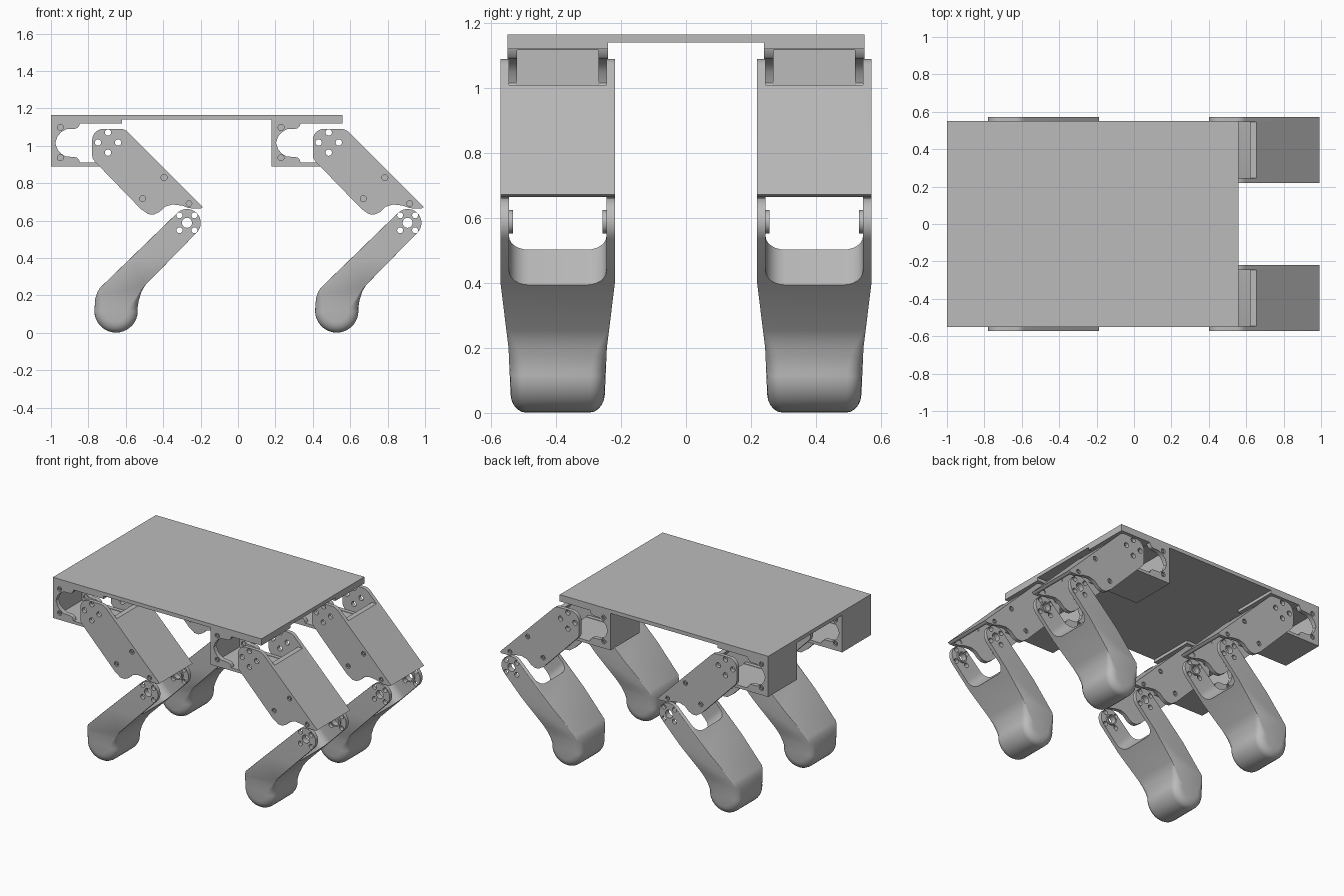
import bpy, bmesh, math
from mathutils import Vector

if "Cube" in bpy.data.objects:
    bpy.data.objects.remove(bpy.data.objects["Cube"], do_unlink=True)

grey = bpy.data.materials.new("plain grey")
grey.use_nodes = True
grey.diffuse_color = (0.5, 0.5, 0.5, 1)
grey.node_tree.nodes["Principled BSDF"].inputs["Base Color"].default_value = (0.5, 0.5, 0.5, 1)


def arc(cx, cz, r, a0, a1, n):
    """Points on an arc, angles in degrees."""
    return [(cx + r * math.cos(math.radians(a0 + (a1 - a0) * i / n)),
             cz + r * math.sin(math.radians(a0 + (a1 - a0) * i / n))) for i in range(n + 1)]


def add_prism(bm, pts, w0, w1, f=lambda u, v, w: (u, w, v)):
    """Extrude a profile from w0 to w1; f maps profile space to model space."""
    a = [bm.verts.new(f(u, v, w0)) for u, v in pts]
    b = [bm.verts.new(f(u, v, w1)) for u, v in pts]
    n = len(pts)
    bm.faces.new(a)
    bm.faces.new(b[::-1])
    for i in range(n):
        bm.faces.new((a[i], b[i], b[(i + 1) % n], a[(i + 1) % n]))


def add_pin(bm, x, z, r, y0, y1, n=20):
    add_prism(bm, arc(x, z, r, 0, 360 - 360 / n, n - 1), y0, y1)


def to_object(bm, name):
    bmesh.ops.recalc_face_normals(bm, faces=bm.faces[:])
    me = bpy.data.meshes.new(name)
    bm.to_mesh(me)
    bm.free()
    ob = bpy.data.objects.new(name, me)
    bpy.context.collection.objects.link(ob)
    return ob


def prism(name, pts, w0, w1, **kw):
    bm = bmesh.new()
    add_prism(bm, pts, w0, w1, **kw)
    return to_object(bm, name)


def pins(name, items, spans):
    """Cylinders along y: items are (x, z, radius), spans are (y0, y1)."""
    bm = bmesh.new()
    for x, z, r in items:
        for y0, y1 in spans:
            add_pin(bm, x, z, r, y0, y1)
    return to_object(bm, name)


def bake(ob, steps):
    """Apply a chain of booleans, drop the helpers, return a finished mesh."""
    for op, helper in steps:
        helper.hide_render = True
        m = ob.modifiers.new(op, 'BOOLEAN')
        m.operation, m.object, m.solver = op, helper, 'EXACT'
    bpy.context.view_layer.update()
    dg = bpy.context.evaluated_depsgraph_get()
    me = bpy.data.meshes.new_from_object(ob.evaluated_get(dg))
    ob.modifiers.clear()
    ob.data = me
    for _, helper in steps:
        bpy.data.objects.remove(helper, do_unlink=True)
    finish(ob)
    me = ob.data
    bpy.data.objects.remove(ob, do_unlink=True)
    return me


def finish(ob):
    ob.data.materials.clear()
    ob.data.materials.append(grey)
    bpy.ops.object.select_all(action='DESELECT')
    ob.select_set(True)
    bpy.context.view_layer.objects.active = ob
    bpy.ops.object.shade_smooth_by_angle(angle=math.radians(32))


# Deck plate
finish(prism("deck_plate", [(-1, 1.14), (0.56, 1.14), (0.56, 1.165), (-1, 1.165)], -0.55, 0.55))

# Hip bracket: C-shaped ears, back wall, top and bottom webs
upper = [(-0.62, 1.14), (-0.62, 1.12), (-0.845, 1.12), (-0.85, 1.105), (-0.86, 1.094), (-0.875, 1.09),
         (-0.92, 1.088), (-0.945, 1.073), (-0.965, 1.05), (-0.977, 1.015)]
lower = [(x, 2.03 - z) for x, z in upper[-2::-1]]
bracket = prism("bracket", [(-1, 1.14)] + upper + lower + [(-1, 0.89)], -0.155, 0.155)
hollow = prism("hollow", [(-0.98, 0.907), (-0.5, 0.907), (-0.5, 1.117), (-0.98, 1.117)], -0.125, 0.125)
bracket_screws = [(-0.95, 1.098, 0.016), (-0.95, 0.936, 0.016)]
bracket_me = bake(bracket, [('DIFFERENCE', hollow),
                            ('DIFFERENCE', pins("holes", bracket_screws, [(-0.2, 0.2)]))])

# Thigh: open channel with a sloping cover, notched at the top
thigh_pts = (arc(-0.72, 1.03, 0.06, 180, 90, 6) + arc(-0.63, 1.03, 0.06, 90, 45, 4)
             + [(-0.187, 0.672), (-0.20, 0.664), (-0.26, 0.666), (-0.30, 0.680), (-0.35, 0.686),
                (-0.39, 0.674), (-0.42, 0.646), (-0.45, 0.632), (-0.48, 0.634), (-0.52, 0.662),
                (-0.765, 0.915), (-0.777, 0.932), (-0.78, 0.95)])
thigh = prism("thigh", thigh_pts, -0.176, 0.176)
channel = prism("channel", [(-0.9, 0.4), (0.05, 0.4), (-0.56, 1.01), (-0.4, 1.01), (-0.4, 1.2), (-0.9, 1.2)],
                -0.15, 0.15)
hip_holes = [(-0.695 + dx, 1.017 + dz, 0.017) for dx, dz in ((0, 0.054), (0, -0.054), (0.054, 0), (-0.054, 0))]
thigh_screws = [(-0.395, 0.83, 0.016), (-0.51, 0.717, 0.016), (-0.262, 0.691, 0.015)]
thigh_me = bake(thigh, [('DIFFERENCE', channel),
                        ('DIFFERENCE', pins("holes", hip_holes + thigh_screws, [(-0.3, 0.3)]))])

# Screws: recessed discs with a small raised head, on both sides
bm = bmesh.new()
for items, y in ((bracket_screws, 0.155), (thigh_screws, 0.176)):
    for x, z, r in items:
        for s in (-1, 1):
            add_pin(bm, x, z, r, s * (y - 0.02), s * (y - 0.01))
            add_pin(bm, x, z, 0.008, s * (y - 0.01), s * (y - 0.002), 12)
screws_me = bake(to_object(bm, "screws"), [])

# Shin: tapered solid with a rounded foot; g is how strongly the rim is rounded
KX, KZ, FX, FZ, W, R = -0.273, 0.588, -0.652, 0.117, 0.176, 0.055
shin_pts = ([(x, z, 0) for x, z in arc(KX, KZ, 0.074, 135, -45, 14)]
            + [(-0.495, 0.255, 0.1), (-0.515, 0.222, 0.4), (-0.53, 0.175, 0.8)]
            + [(x, z, 1) for x, z in arc(FX, FZ, 0.116, 8, -188, 20)]
            + [(-0.763, 0.185, 0.8), (-0.752, 0.218, 0.4), (-0.738, 0.24, 0.1)])
bm = bmesh.new()
layers = []
for side, angles in ((-1, range(90, -1, -18)), (1, range(0, 91, 18))):
    for a in map(math.radians, angles):
        row = []
        for x, z, g in shin_pts:
            to_foot = (Vector((FX - x, 0, FZ - z)).normalized()) * g * R * (1 - math.cos(a))
            y = side * (W - g * R * (1 - math.sin(a)))
            row.append(bm.verts.new(Vector((x, y, z)) + to_foot))
        layers.append(row)
n = len(shin_pts)
for p, q in zip(layers, layers[1:]):
    for i in range(n):
        bm.faces.new((p[i], q[i], q[(i + 1) % n], p[(i + 1) % n]))
bm.faces.new(layers[0])
bm.faces.new(layers[-1][::-1])
bmesh.ops.remove_doubles(bm, verts=bm.verts[:], dist=0.0002)
for z in (0.4, 0.2):
    bmesh.ops.bisect_plane(bm, geom=bm.verts[:] + bm.edges[:] + bm.faces[:], plane_co=(0, 0, z), plane_no=(0, 0, 1))
for v in bm.verts:
    z = v.co.z
    v.co.y *= 1 if z >= 0.4 else 0.86 + (z - 0.2) * 0.7 if z >= 0.2 else 0.81 + z * 0.25
shin = to_object(bm, "shin")

# Fork slot through the shin, knee bosses and holes
c = math.sqrt(0.5)
slot_pts = [(-0.2, 0.15), (-0.2, -0.15)] + arc(0.138, -0.09, 0.06, -90, 0, 6) + arc(0.138, 0.09, 0.06, 0, 90, 6)
slot = prism("slot", slot_pts, -0.3, 0.3, f=lambda u, v, w: (KX - c * u + c * w, v, KZ - c * u - c * w))
bosses = pins("bosses", [(KX, KZ, 0.036)], [(-0.16, -0.138), (0.138, 0.16)])
knee_holes = [(KX, KZ, 0.027)] + [(KX + sx * 0.04, KZ + sz * 0.04, 0.016) for sx in (-1, 1) for sz in (-1, 1)]
shin_me = bake(shin, [('DIFFERENCE', slot), ('UNION', bosses),
                      ('DIFFERENCE', pins("holes", knee_holes, [(-0.3, 0.3)]))])

# Four legs
for side, dx in (("right", 0), ("left", 1.18)):
    for end, y in (("front", -0.395), ("back", 0.395)):
        for part, me in (("hip_bracket", bracket_me), ("thigh", thigh_me), ("screws", screws_me), ("shin", shin_me)):
            ob = bpy.data.objects.new(f"{end}_{side}_{part}", me)
            ob.location = (dx, y, 0)
            bpy.context.collection.objects.link(ob)
